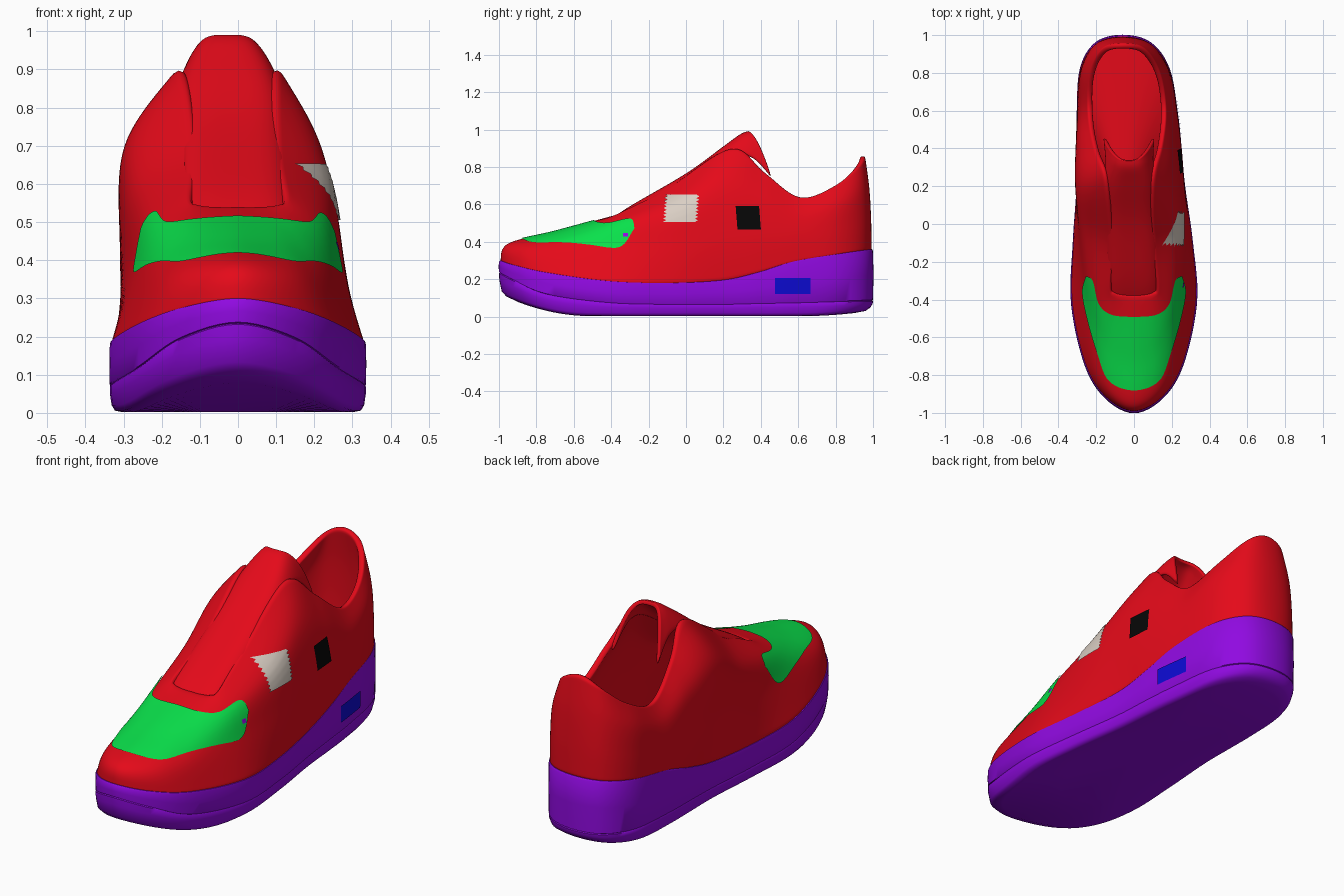
import bpy, math
from mathutils import Vector
from mathutils.bvhtree import BVHTree

if "Cube" in bpy.data.objects:
    bpy.data.objects.remove(bpy.data.objects["Cube"])

# Materials
def mat(name, r, g, b):
    m = bpy.data.materials.new(name)
    m.diffuse_color = (r, g, b, 1)
    m.use_nodes = True
    m.node_tree.nodes["Principled BSDF"].inputs["Base Color"].default_value = m.diffuse_color
    return m

RED = mat("red", .78, .003, .01)
PURPLE = mat("purple", .28, .003, .75)
GREEN = mat("green", .003, .75, .07)
WHITE = mat("off_white", .7, .62, .55)
BLACK = mat("black", .002, .002, .002)
BLUE = mat("blue", .004, .003, .65)

# Helpers
def spline(pts, n, closed=False):
    """Smooth curve through the points, n samples per span."""
    pts = [Vector(p) for p in pts]
    m, out = len(pts), []
    for i in range(m if closed else m - 1):
        def at(k):
            return pts[k % m] if closed else pts[max(0, min(m - 1, k))]
        a, b, c, d = at(i - 1), at(i), at(i + 1), at(i + 2)
        for s in range(n):
            t = s / n
            out.append(.5 * (2 * b + (c - a) * t + (2 * a - 5 * b + 4 * c - d) * t * t
                             + (3 * b - a - 3 * c + d) * t ** 3))
    if not closed:
        out.append(pts[-1])
    return out

def resample(pts, count):
    fine = spline(pts, 24)
    return [fine[round(i * (len(fine) - 1) / (count - 1))] for i in range(count)]

def centre(y):
    """The heel drifts towards -x."""
    return -.06 * max(0, (y + .4) / 1.4) ** 1.5

def loop(half, bulge=0):
    """Closed ring from one half (toe to heel), mirrored; the -x ankle side bulges."""
    left = [(-p[0] * (1 + bulge * math.exp(-((p[1] - .25) / .25) ** 2)),) + tuple(p[1:])
            for p in half[-2:0:-1]]
    return spline(list(half) + left, 6, True)

def skin(name, rows, material, closed=False, thick=0, sub=0):
    """Quad skin over rows of points."""
    n = len(rows[0])
    verts = [tuple(p) for r in rows for p in r]
    faces = []
    for j in range(len(rows) - 1):
        for i in range(n if closed else n - 1):
            k = (i + 1) % n
            faces.append((j * n + i, j * n + k, (j + 1) * n + k, (j + 1) * n + i))
    me = bpy.data.meshes.new(name)
    me.from_pydata(verts, [], faces)
    me.materials.append(material)
    me.shade_smooth()
    me.set_sharp_from_angle(angle=math.radians(50))
    ob = bpy.data.objects.new(name, me)
    bpy.context.collection.objects.link(ob)
    if thick:
        s = ob.modifiers.new("thickness", 'SOLIDIFY')
        s.thickness, s.offset = thick, -1
    if sub:
        m = ob.modifiers.new("smooth", 'SUBSURF')
        m.levels = m.render_levels = sub
    return BVHTree.FromPolygons(verts, faces)

# Sole outline, toe to heel: half width, y, top edge height, seam height
SOLE = [(0, -1, .30, .235), (.15, -.925, .275, .195), (.26, -.75, .235, .12),
        (.333, -.42, .19, .075), (.318, -.1, .18, .065), (.287, .2, .195, .065),
        (.278, .4, .24, .07), (.268, .58, .295, .073), (.238, .82, .335, .08),
        (.147, .96, .355, .085), (0, 1, .36, .085)]
outline = spline([Vector(p) for p in SOLE] +
                 [Vector((-p[0],) + p[1:]) for p in SOLE[-2:0:-1]], 6, True)

def floor_z(y):
    return .006 + .12 * max(0, (-y - .5) / .5) ** 2 + .03 * max(0, (y - .6) / .4) ** 2

def ring(scale, height):
    """Scaled copy of the sole outline; height(point, y) gives z."""
    return [(centre(p[1]) + p[0] * scale, p[1] * scale, height(p, p[1] * scale))
            for p in outline]

# Outsole: flat tread, rounded lower edge, up to the seam groove
skin("outsole", [ring(s, lambda p, y, d=d: floor_z(y) - .004 + d)
                 for s, d in ((.001, 0), (.5, 0), (.9, 0), (.96, .004), (.985, .018))]
     + [ring(.998, lambda p, y: .4 * floor_z(y) + .6 * p[3] + .004),
        ring(1, lambda p, y: p[3] - .003), ring(.994, lambda p, y: p[3])],
     PURPLE, closed=True)

# Midsole: side wall from the seam up to the upper
mid_tree = skin("midsole", [ring(.994, lambda p, y: p[3]), ring(1, lambda p, y: p[3] + .003),
                            ring(1.002, lambda p, y: (p[2] + p[3]) / 2),
                            ring(1, lambda p, y: p[2] - .008),
                            ring(.994, lambda p, y: p[2]), ring(.9, lambda p, y: p[2])],
                PURPLE, closed=True)

# Insole inside the shoe
skin("insole", [ring(s, lambda p, y: p[2] + .03) for s in (.93, .88, .5, .001)],
     RED, closed=True)

# Upper: low, high and rim points per outline key, toe to heel
LOW = [(0, -.955, .39), (.13, -.885, .375), (.213, -.725, .355), (.268, -.405, .36),
       (.288, -.08, .38), (.28, .2, .42), (.275, .4, .42), (.262, .6, .42),
       (.233, .82, .46), (.142, .955, .5), (0, .99, .52)]
HIGH = [(0, -.70, .455), (.09, -.66, .455), (.155, -.57, .458), (.217, -.375, .49),
        (.243, -.06, .585), (.235, .2, .70), (.24, .41, .63), (.243, .6, .54),
        (.223, .815, .6), (.136, .945, .67), (0, .98, .69)]
RIM = [(0, -.37, .545), (.05, -.37, .545), (.1, -.365, .55), (.125, -.33, .57),
       (.107, -.1, .69), (.122, .24, .905), (.175, .42, .775), (.205, .61, .64),
       (.185, .8, .705), (.11, .93, .815), (0, .957, .86)]
base = loop([(p[0] * .995, p[1] * .993, p[2] - .008) for p in SOLE])
keys = [base, loop(LOW, .04), loop(HIGH, .2), loop(RIM, .09)]
columns = [spline(c, 6) for c in zip(*keys)]
rows = [[(p[0] + centre(p[1]), p[1], p[2]) for p in r] for r in zip(*columns)]
upper_tree = skin("upper", rows, RED, closed=True, thick=.03, sub=1)

# Tongue: arched strip; y, z, half width, side drop, backward sweep of sides
TONGUE = [(-.43, .50, .12, .02, 0), (-.3, .59, .135, .03, 0), (0, .765, .135, .04, 0),
          (.2, .91, .135, .06, .01), (.29, .975, .132, .12, .06), (.335, .992, .14, .25, .125)]
strip = []
for y, z, w, drop, sweep in spline(TONGUE, 6):
    strip.append([(centre(y) - .004 + w * u, y + sweep * abs(u) ** 2.5, z - drop * u ** 4)
                  for u in [i / 12 - 1 for i in range(25)]])
skin("tongue", strip, RED, thick=.02, sub=1)

# Toe panel laid onto the upper between a front and a back curve
def mirrored(half):
    return [(-x, y, 0) for x, y in half] + [(x, y, 0) for x, y in half[-2::-1]]

front = resample(mirrored([(.25, -.275), (.27, -.36), (.245, -.5), (.193, -.68),
                           (.13, -.83), (0, -.88)]), 73)
back = resample(mirrored([(.25, -.275), (.215, -.3), (.185, -.42), (.12, -.478),
                          (0, -.49)]), 73)

def project(tree, origin, direction, lift):
    hit, normal, _, _ = tree.ray_cast(Vector(origin), Vector(direction))
    return hit + normal * lift

panel = [[project(upper_tree, (*f.lerp(b, j / 14).xy, 2), (0, 0, -1), .005)
          for f, b in zip(front, back)] for j in range(15)]
skin("toe_panel", panel, GREEN)

# Side patches projected onto the +x side, with optional zigzag edges
def patch(name, tree, y0, y1, z0, z1, material, zig=0, slant=0, lift=.005):
    grid = []
    for j in range(17):
        z, line = z0 + (z1 - z0) * j / 16, []
        for i in range(13):
            u = i / 6 - 1
            y = (y0 + y1) / 2 + u * (y1 - y0) / 2
            y += zig * (1 if j % 2 else -1) * abs(u) ** 4 + slant * (.5 - j / 16)
            line.append(project(tree, (2, y, z), (-1, 0, 0), lift))
        grid.append(line)
    skin(name, grid, material)

patch("light_side_patch", upper_tree, -.11, .06, .505, .65, WHITE, zig=.008, slant=-.01)
patch("dark_side_patch", upper_tree, .27, .395, .465, .59, BLACK, slant=.01)
patch("sole_side_patch", mid_tree, .475, .665, .12, .205, BLUE)
patch("toe_panel_dot", upper_tree, -.335, -.31, .425, .445, PURPLE, lift=.008)
